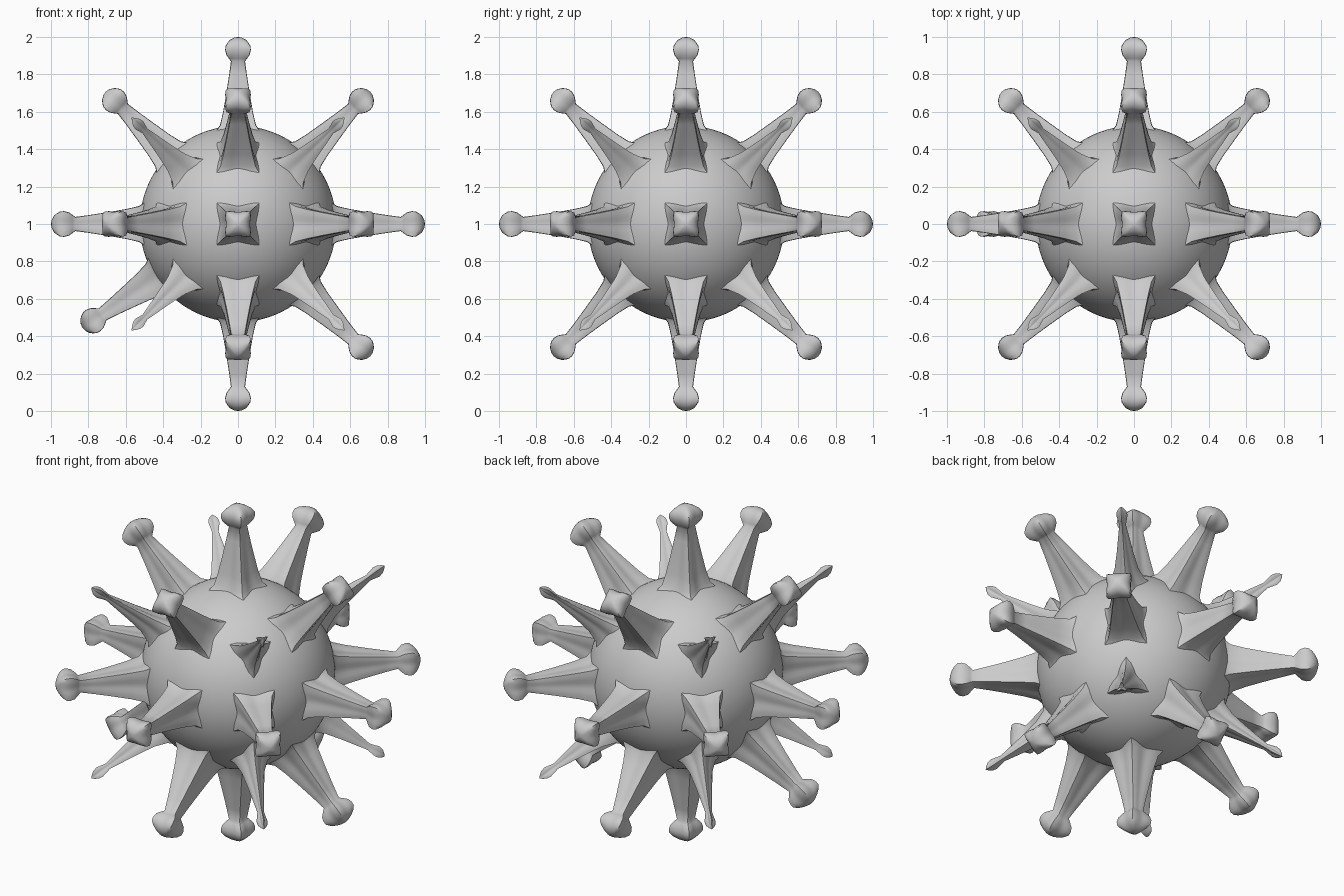
import bpy, bmesh, math
from itertools import product
from mathutils import Vector

if "Cube" in bpy.data.objects:
    bpy.data.objects.remove(bpy.data.objects["Cube"])

CENTER = Vector((0, 0, 1))
# (distance from centre, ridge radius, hollow radius) along each kind of spike
KNOB_SPIKE = [(0.44, 0.25, 0.17), (0.475, 0.20, 0.125), (0.50, 0.16, 0.105),
              (0.53, 0.132, 0.088), (0.60, 0.11, 0.072), (0.70, 0.086, 0.058),
              (0.80, 0.064, 0.045), (0.87, 0.05, 0.037), (0.885, 0.066, 0.047),
              (0.905, 0.086, 0.058), (0.93, 0.094, 0.064), (0.95, 0.092, 0.063),
              (0.97, 0.075, 0.055), (0.985, 0.052, 0.042), (0.996, 0.025, 0.022)]
THIN_SPIKE = [(0.46, 0.21, 0.10), (0.49, 0.15, 0.075), (0.53, 0.105, 0.055),
              (0.60, 0.074, 0.038), (0.70, 0.052, 0.026), (0.80, 0.034, 0.016),
              (0.87, 0.021, 0.010), (0.895, 0.027, 0.012), (0.925, 0.035, 0.014),
              (0.95, 0.030, 0.012), (0.97, 0.016, 0.008)]


def finish(name, bm, angle):
    bmesh.ops.recalc_face_normals(bm, faces=bm.faces[:])
    mesh = bpy.data.meshes.new(name)
    bm.to_mesh(mesh)
    bm.free()
    ob = bpy.data.objects.new(name, mesh)
    ob.location = CENTER
    bpy.context.collection.objects.link(ob)
    bpy.ops.object.select_all(action='DESELECT')
    ob.select_set(True)
    bpy.context.view_layer.objects.active = ob
    bpy.ops.object.shade_smooth_by_angle(angle=math.radians(angle))
    return ob


def spike(name, axis, ridge_dir, ridges, profile, tip):
    """Loft of star-shaped rings along axis; first ridge points to ridge_dir."""
    a = Vector(axis).normalized()
    u = Vector(ridge_dir)
    u = (u - a * u.dot(a)).normalized()
    v = a.cross(u)
    n = ridges * 8
    bm = bmesh.new()
    rings = []
    for h, rc, rm in profile:
        ring = []
        for i in range(n):
            t = 2 * math.pi * i / n
            r = rm + (rc - rm) * (1 - abs(math.sin(ridges * t / 2)))
            ring.append(bm.verts.new(a * h + (u * math.cos(t) + v * math.sin(t)) * r))
        rings.append(ring)
    for lo, hi in zip(rings, rings[1:]):
        for i in range(n):
            j = (i + 1) % n
            bm.faces.new((lo[i], lo[j], hi[j], hi[i]))
    top = bm.verts.new(a * tip)
    for i in range(n):
        bm.faces.new((rings[-1][i], rings[-1][(i + 1) % n], top))
    return finish(name, bm, 50)


# Round body
bm = bmesh.new()
bmesh.ops.create_icosphere(bm, subdivisions=5, radius=0.525)
finish("body", bm, 60)

# Spikes on the 26 directions of a cube: faces, edges and corners
for d in product((-1, 0, 1), repeat=3):
    kind = sum(map(abs, d))
    if kind == 1:
        ridge = [0 if c else 1 for c in d]
        spike("face_spike", d, ridge, 4, KNOB_SPIKE, 1.0)
    elif kind == 2:
        side = Vector([0 if c else 1 for c in d])
        axis = Vector(d)
        if d == (-1, 0, -1):          # the one spike that leans aside
            axis = Vector((-0.78, 0, -0.52))
        ridge = side + axis.normalized().cross(side)
        spike("edge_spike", axis, ridge, 4, KNOB_SPIKE, 1.0)
    elif kind == 3:
        spike("corner_spike", d, (-d[0], 0, 0), 3, THIN_SPIKE, 0.985)
